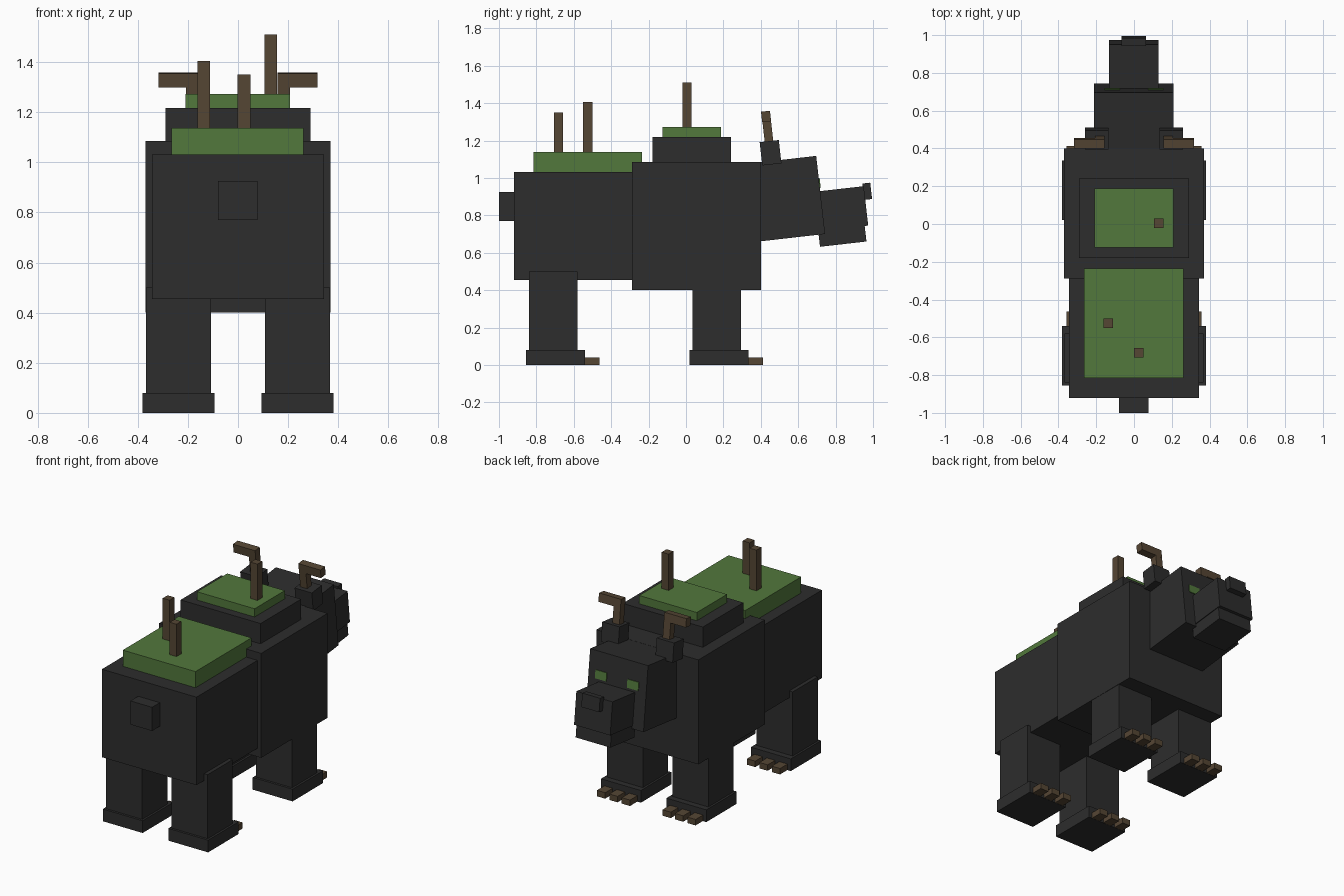
import bpy
import math
from mathutils import Matrix

if "Cube" in bpy.data.objects:
    bpy.data.objects.remove(bpy.data.objects["Cube"], do_unlink=True)


def material(name, rgb):
    m = bpy.data.materials.new(name)
    m.use_nodes = True
    m.diffuse_color = (*rgb, 1)
    bsdf = m.node_tree.nodes["Principled BSDF"]
    bsdf.inputs["Base Color"].default_value = (*rgb, 1)
    bsdf.inputs["Roughness"].default_value = 0.9
    return m


FUR = material("charcoal fur", (0.026, 0.026, 0.026))
MOSS = material("moss green", (0.084, 0.188, 0.045))
WOOD = material("brown wood", (0.091, 0.061, 0.034))
TILT = math.radians(6.5)


def box(name, mat, x, y, z, tilt=0.0):
    """Box from (min, max) ranges, pitched about its own centre."""
    bpy.ops.mesh.primitive_cube_add(size=1)
    ob = bpy.context.object
    ob.name = name
    ranges = (x, y, z)
    ob.data.transform(Matrix.Diagonal([b - a for a, b in ranges] + [1]))
    ob.location = [(a + b) / 2 for a, b in ranges]
    ob.rotation_euler.x = tilt
    ob.data.materials.append(mat)
    return ob


def around(c, size):
    return (c - size / 2, c + size / 2)


def pair(name, mat, x, y, z, tilt=0.0):
    """Matching boxes on both sides."""
    box("left_" + name, mat, x, y, z, tilt)
    box("right_" + name, mat, (-x[1], -x[0]), y, z, tilt)


# Body
box("rear_body", FUR, (-0.343, 0.343), (-0.92, -0.25), (0.455, 1.032))
box("front_body", FUR, (-0.37, 0.37), (-0.288, 0.40), (0.40, 1.085))
box("shoulder_hump", FUR, (-0.29, 0.29), (-0.18, 0.24), (1.07, 1.218))
box("tail", FUR, (-0.08, 0.077), (-1.0, -0.91), (0.77, 0.925))

# Moss patches and the twigs growing from them
box("rear_moss", MOSS, (-0.265, 0.262), (-0.815, -0.235), (1.025, 1.138))
box("hump_moss", MOSS, (-0.21, 0.208), (-0.125, 0.188), (1.21, 1.272))
for i, (x, y, top) in enumerate([(0.13, 0.005, 1.51), (-0.136, -0.525, 1.405),
                                 (0.024, -0.682, 1.35)]):
    box(f"twig_{i + 1}", WOOD, around(x, 0.05), around(y, 0.05), (1.1, top))

# Legs, paws and claws
for end, y, top in (("front", 0.165, 0.45), ("rear", -0.71, 0.50)):
    pair(end + "_leg", FUR, (0.107, 0.368), around(y, 0.26), (0.02, top))
    pair(end + "_paw", FUR, (0.093, 0.382), (y - 0.145, y + 0.17), (0, 0.08))
    for k in (-1, 0, 1):
        pair(f"{end}_claw_{k + 2}", WOOD, around(0.238 + 0.09 * k, 0.06),
             (y + 0.15, y + 0.247), (0.001, 0.04))

# Head: tilted boxes placed by their pitched centres
box("head", FUR, (-0.212, 0.208), around(0.541, 0.36), around(0.889, 0.42), TILT)
box("snout", FUR, (-0.132, 0.13), around(0.823, 0.28), around(0.835, 0.212), TILT)
box("jaw", FUR, (-0.127, 0.125), around(0.835, 0.25), around(0.696, 0.10), TILT)
box("nose", FUR, (-0.066, 0.063), around(0.969, 0.042), around(0.929, 0.088), TILT)
pair("eye", MOSS, (0.075, 0.157), around(0.713, 0.009), around(0.973, 0.054), TILT)

# Ears and bent antlers
pair("ear", FUR, (0.135, 0.26), around(0.452, 0.103), around(1.135, 0.125), TILT)
pair("antler_post", WOOD, (0.157, 0.207), around(0.437, 0.046), around(1.255, 0.20), TILT)
pair("antler_branch", WOOD, (0.157, 0.317), around(0.428, 0.048), around(1.329, 0.056), TILT)
